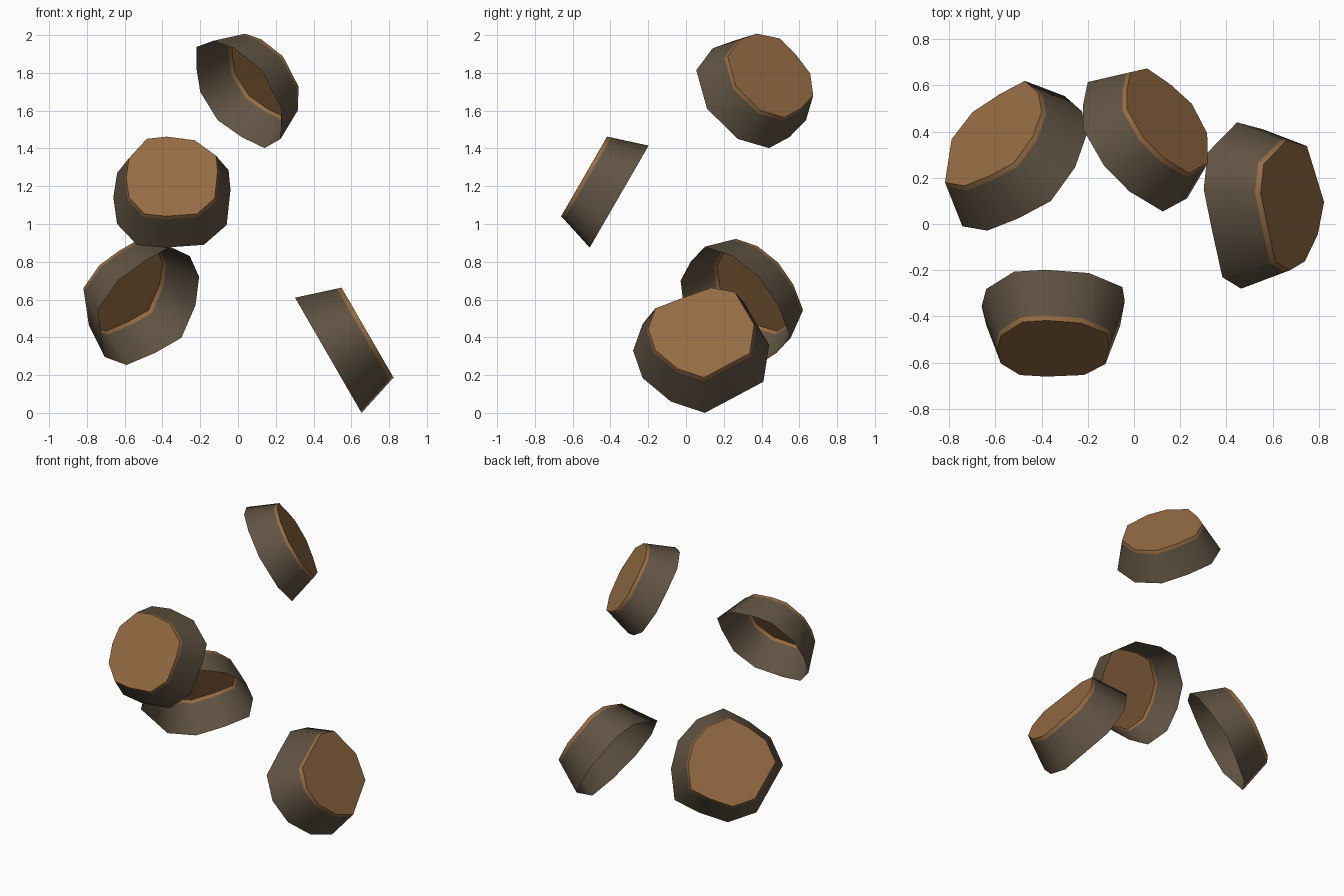
import bpy, bmesh, math
from mathutils import Vector

if "Cube" in bpy.data.objects:
    bpy.data.objects.remove(bpy.data.objects["Cube"])

def material(name, color):
    m = bpy.data.materials.new(name)
    m.diffuse_color = (*color, 1)
    m.use_nodes = True
    m.node_tree.nodes["Principled BSDF"].inputs["Base Color"].default_value = m.diffuse_color
    return m

bark = material("dark_bark", (0.118, 0.088, 0.056))
wood = material("cut_wood", (0.30, 0.148, 0.056))

TILT = math.radians(30)   # every stub points outwards and 30 degrees up
TAPER = 0.78              # cut end size relative to the open end

def branch_stub(name, azimuth, offset, depth, use_y, outline):
    """Open tapered stub. outline = open rim seen from front (x, z) or side (y, z);
    the missing coordinate comes from the tilted rim plane."""
    th = math.radians(azimuth)
    c, s, k = math.cos(th), math.sin(th), math.tan(TILT)
    axis = Vector((c * math.cos(TILT), s * math.cos(TILT), math.sin(TILT)))

    def on_plane(h, z):
        if use_y:
            return Vector(((offset - s * h - k * z) / c, h, z))
        return Vector((h, (offset - c * h - k * z) / s, z))

    hs, zs = zip(*outline)
    mid = on_plane((min(hs) + max(hs)) / 2, (min(zs) + max(zs)) / 2)
    rim = [on_plane(h, z) for h, z in outline]
    # order the rim counter-clockwise around the axis
    u = Vector((-s, c, 0))
    v = axis.cross(u)
    rim.sort(key=lambda p: math.atan2((p - mid).dot(v), (p - mid).dot(u)))

    bm = bmesh.new()
    rings = []
    for t in (0, 0.9, 1):
        f = 1 + (TAPER - 1) * t
        rings.append([bm.verts.new(mid + (p - mid) * f + axis * depth * t) for p in rim])
    n = len(rim)
    # bark wall, then a thin band of bare wood at the cut
    for band in range(2):
        a, b = rings[band], rings[band + 1]
        for i in range(n):
            j = (i + 1) % n
            f = bm.faces.new((a[i], a[j], b[j], b[i]))
            f.material_index = band
            f.smooth = True
    # sawn end
    cap = bm.faces.new(rings[2])
    cap.material_index = 1
    for e in cap.edges:
        e.smooth = False
    me = bpy.data.meshes.new(name)
    bm.to_mesh(me)
    bm.free()
    me.materials.append(bark)
    me.materials.append(wood)
    bpy.context.collection.objects.link(bpy.data.objects.new(name, me))

branch_stub("top_branch_stub", 36, 1.181, 0.20, False, [
    (-.22, 1.937), (-.13, 1.97), (-.02, 1.93), (.125, 1.815), (.23, 1.61), (.225, 1.45),
    (.14, 1.402), (.02, 1.46), (-.108, 1.55), (-.20, 1.70), (-.22, 1.825)])
branch_stub("front_branch_stub", -90, 1.015, 0.214, False, [
    (-.66, 1.14), (-.64, 1.27), (-.52, 1.40), (-.385, 1.415), (-.195, 1.39), (-.05, 1.285),
    (-.04, 1.18), (-.06, .995), (-.18, .89), (-.39, .875), (-.535, .89), (-.64, 1.0)])
branch_stub("left_branch_stub", 135, 0.833, 0.22, False, [
    (-.743, .545), (-.635, .70), (-.50, .80), (-.36, .88), (-.255, .83), (-.206, .72),
    (-.225, .57), (-.30, .397), (-.44, .317), (-.59, .254), (-.706, .296)])
branch_stub("right_branch_stub", 0, 0.654, 0.24, True, [
    (.10, 0), (-.08, .06), (-.23, .185), (-.28, .33), (-.23, .47), (-.02, .55),
    (.15, .61), (.31, .58), (.44, .36), (.41, .165)])
